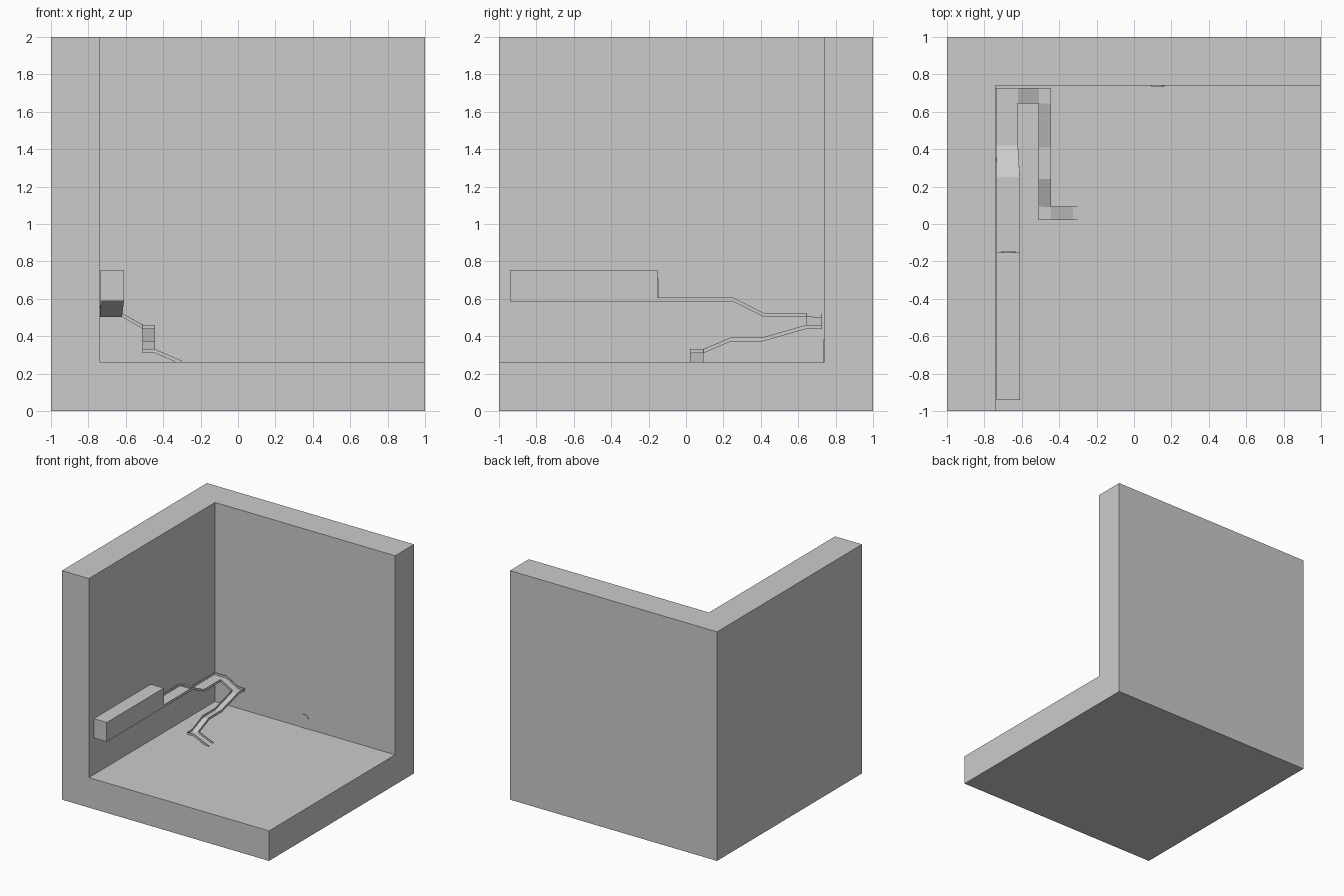
import bpy, bmesh, math

if "Cube" in bpy.data.objects:
    bpy.data.objects.remove(bpy.data.objects["Cube"])


def mesh_object(name, verts, faces):
    mesh = bpy.data.meshes.new(name)
    mesh.from_pydata(verts, [], faces)
    obj = bpy.data.objects.new(name, mesh)
    bpy.context.collection.objects.link(obj)
    return obj


def box(name, x0, x1, y0, y1, z0, z1):
    bpy.ops.mesh.primitive_cube_add(size=1)
    obj = bpy.context.object
    obj.name = name
    for v in obj.data.vertices:
        v.co = ((x0 if v.co.x < 0 else x1),
                (y0 if v.co.y < 0 else y1),
                (z0 if v.co.z < 0 else z1))
    return obj


def arch_plate(name, cx, y, base, half_width, height, depth):
    # thin round-topped panel facing +y or -y according to the sign of depth
    spring = base + height - half_width
    outline = [(cx - half_width, base), (cx + half_width, base)]
    outline += [(cx + half_width * math.cos(math.pi * i / 12),
                 spring + half_width * math.sin(math.pi * i / 12)) for i in range(13)]
    n = len(outline)
    verts = [(x, yy, z) for yy in (y, y + depth) for x, z in outline]
    faces = [list(range(n)), list(range(2 * n - 1, n - 1, -1))]
    faces += [[i, i + n, (i + 1) % n + n, (i + 1) % n] for i in range(n)]
    obj = mesh_object(name, verts, faces)
    bm = bmesh.new()
    bm.from_mesh(obj.data)
    bmesh.ops.recalc_face_normals(bm, faces=bm.faces)
    bm.to_mesh(obj.data)
    bm.free()
    return obj


# open corner room: thick floor, left wall and back wall
room = box("room_corner", -1, 1, -1, 1, 0, 2)
cutter = box("room_cutter", -0.74, 1.5, -1.5, 0.74, 0.262, 2.5)
cutter.hide_render = True
cutter.hide_set(True)
mod = room.modifiers.new("hollow", 'BOOLEAN')
mod.operation = 'DIFFERENCE'
mod.solver = 'EXACT'
mod.object = cutter

# long box at the start of the chute
box("tunnel_box", -0.735, -0.61, -0.94, -0.152, 0.587, 0.755)

# arched openings on the box end and the back wall
arch_plate("tunnel_exit", -0.672, -0.152, 0.59, 0.038, 0.12, 0.004)
arch_plate("wall_door", 0.127, 0.74, 0.262, 0.037, 0.12, -0.004)

# zigzag chute: left x, left y, right x, right y, floor height
rows = [
    (-0.735, -0.152, -0.61, -0.152, 0.587),
    (-0.735, 0.25, -0.61, 0.25, 0.587),
    (-0.738, 0.42, -0.62, 0.42, 0.502),
    (-0.738, 0.728, -0.62, 0.645, 0.502),
    (-0.62, 0.728, -0.62, 0.645, 0.502),
    (-0.51, 0.728, -0.51, 0.645, 0.44),
    (-0.444, 0.728, -0.51, 0.645, 0.44),
    (-0.444, 0.645, -0.51, 0.645, 0.44),
    (-0.444, 0.41, -0.51, 0.41, 0.373),
    (-0.444, 0.24, -0.51, 0.24, 0.373),
    (-0.444, 0.093, -0.51, 0.093, 0.31),
    (-0.444, 0.093, -0.51, 0.022, 0.31),
    (-0.444, 0.093, -0.444, 0.022, 0.31),
    (-0.30, 0.093, -0.30, 0.022, 0.248),
]
rail = 0.021
bm = bmesh.new()
cache = {}


def vert(x, y, z):
    key = (round(x, 4), round(y, 4), round(z, 4))
    if key not in cache:
        cache[key] = bm.verts.new(key)
    return cache[key]


def face(*points):
    unique = list(dict.fromkeys(vert(*p) for p in points))
    if len(unique) > 2:
        bm.faces.new(unique)


for a, b in zip(rows, rows[1:]):
    l0, r0 = (a[0], a[1], a[4]), (a[2], a[3], a[4])
    l1, r1 = (b[0], b[1], b[4]), (b[2], b[3], b[4])
    face(l0, r0, r1, l1)
    for p, q in ((l0, l1), (r1, r0)):
        if p != q:
            face(p, q, (q[0], q[1], q[2] + rail), (p[0], p[1], p[2] + rail))
chute = mesh_object("zigzag_chute", [], [])
bm.to_mesh(chute.data)
bm.free()
solid = chute.modifiers.new("thickness", 'SOLIDIFY')
solid.thickness = 0.003
solid.offset = 1
